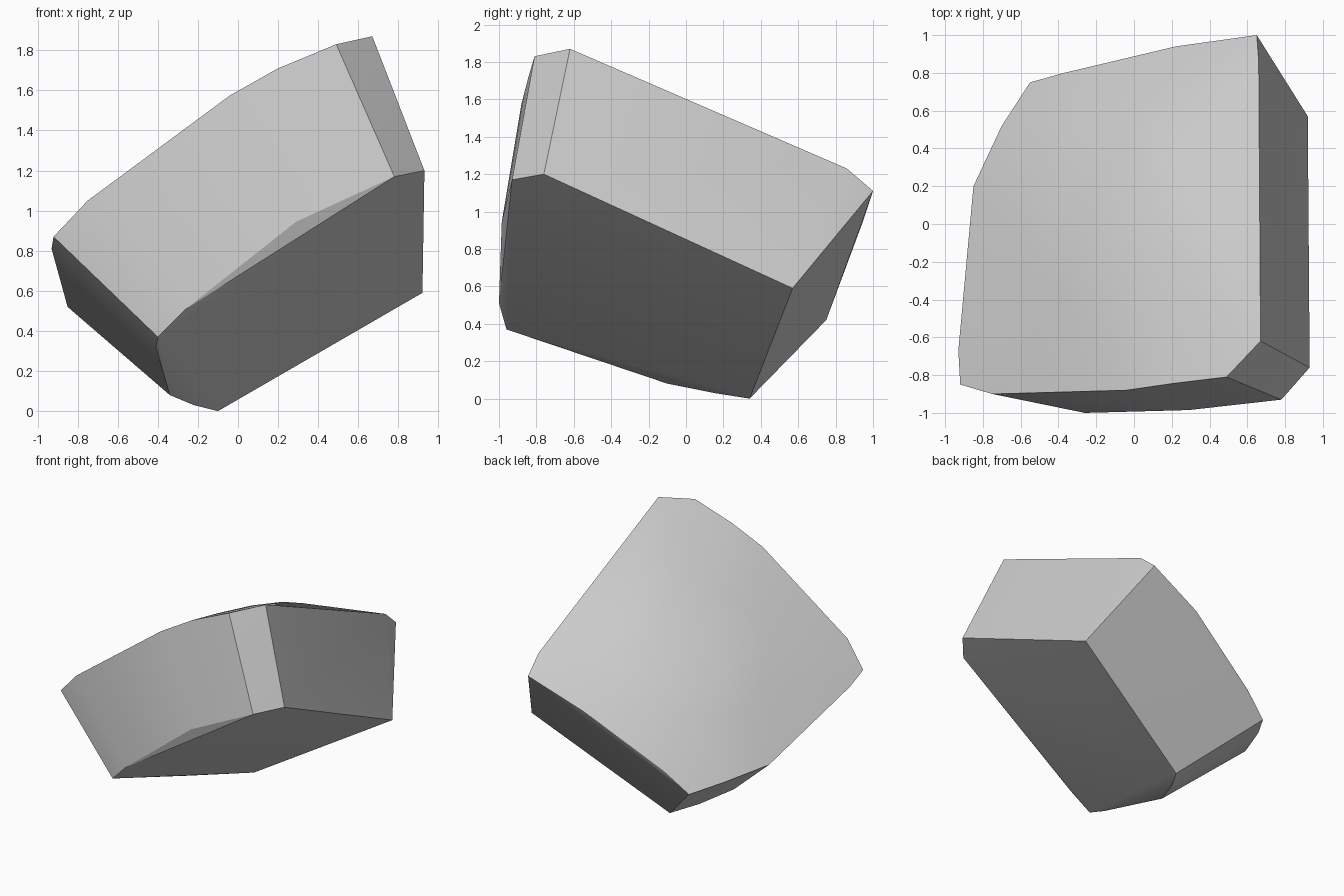
import bpy
import bmesh
from math import cos, sin, radians, tau
from mathutils import Vector

default_cube = bpy.data.objects.get("Cube")
if default_cube:
    bpy.data.objects.remove(default_cube, do_unlink=True)

# Single plain stone colour
stone = bpy.data.materials.new("stone grey")
stone.use_nodes = True
grey = (0.6, 0.6, 0.6, 1)
stone.diffuse_color = grey
stone.node_tree.nodes["Principled BSDF"].inputs["Base Color"].default_value = grey

# Chipped flat corner at the upper front
chipped_corner = [(.49, -.81, 1.83), (.67, -.62, 1.87), (.93, -.76, 1.2), (.78, -.93, 1.17)]

# Flat right side, running to the back
right_side = [(.66, .86, 1.23), (.65, 1, 1.11), (.92, .57, .59)]

# Bowed rim between the domed top and the back and left sides
rim = [(.22, .94, .93), (-.37, .8, .57), (-.55, .75, .42), (-.7, .52, .47),
       (-.85, .2, .52), (-.93, -.67, .81), (-.92, -.85, .87)]

# Bowed upper edge of the front
front_edge = [(-.75, -.9, 1.05), (-.04, -.88, 1.575), (.2, -.845, 1.71)]

# Flat underside outline, from the front round to the lowest corner
underside = [(.29, -.985, .945), (-.26, -1, .51), (-.4, -.96, .37), (-.41, -.81, .32),
             (-.34, -.1, .08), (-.22, .15, .03), (-.1, .34, 0)]


def dome_points(centre, normal, height, radius, rings):
    """Rings of points on a shallow spherical cap above a tilted plane."""
    side = normal.orthogonal().normalized()
    other = normal.cross(side)
    points = [centre + normal * height]
    for distance, count in rings:
        lift = height - distance ** 2 / (2 * radius)
        for i in range(count):
            angle = tau * i / count
            spread = side * cos(angle) + other * sin(angle)
            points.append(centre + spread * distance + normal * lift)
    return points


# Domed top above a plane parallel to the underside
slab_normal = Vector((-.53, .35, .77)).normalized()
dome = dome_points(Vector((-.04, .07, 1.05)), slab_normal, .24, 3, [(.3, 8), (.55, 14)])

# Wrap all the outlines into one solid chunk
bm = bmesh.new()
for part in (chipped_corner, right_side, rim, front_edge, underside, dome):
    for point in part:
        bm.verts.new(point)
bmesh.ops.convex_hull(bm, input=bm.verts)
unused = [v for v in bm.verts if not v.link_faces]
bmesh.ops.delete(bm, geom=unused, context="VERTS")
bmesh.ops.dissolve_limit(bm, angle_limit=radians(1), verts=bm.verts, edges=bm.edges)
bmesh.ops.recalc_face_normals(bm, faces=bm.faces)

mesh = bpy.data.meshes.new("rock_fragment")
bm.to_mesh(mesh)
bm.free()
mesh.materials.append(stone)
rock = bpy.data.objects.new("rock_fragment", mesh)
bpy.context.collection.objects.link(rock)

# Soft curved faces with crisp broken edges
bpy.ops.object.select_all(action="DESELECT")
rock.select_set(True)
bpy.context.view_layer.objects.active = rock
bpy.ops.object.shade_smooth_by_angle(angle=radians(24))
